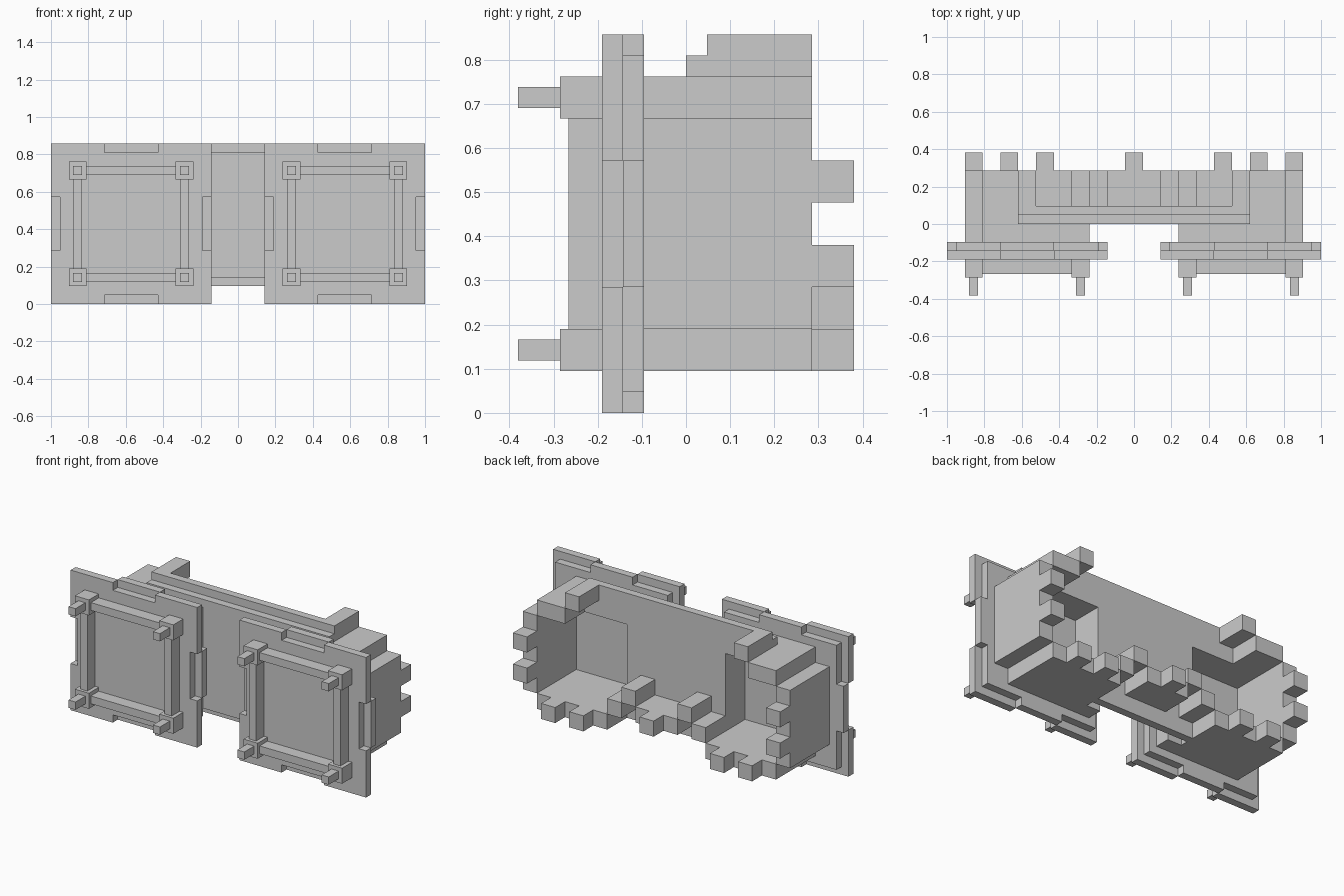
import bpy, bmesh
from mathutils import Vector

if "Cube" in bpy.data.objects:
    bpy.data.objects.remove(bpy.data.objects["Cube"])

U = 1 / 21  # one block of the model's grid


def finish(name, bm):
    bmesh.ops.recalc_face_normals(bm, faces=bm.faces)
    mesh = bpy.data.meshes.new(name)
    bm.to_mesh(mesh)
    bm.free()
    obj = bpy.data.objects.new(name, mesh)
    bpy.context.collection.objects.link(obj)
    return obj


def boxes(name, items, side=1):
    """Boxes given as (x0, x1, y0, y1, z0, z1) in grid units."""
    bm = bmesh.new()
    for x0, x1, y0, y1, z0, z1 in items:
        verts = bmesh.ops.create_cube(bm, size=1)["verts"]
        for v in verts:
            v.co = Vector((((x0 + x1) / 2 + v.co.x * (x1 - x0)) * side,
                           (y0 + y1) / 2 + v.co.y * (y1 - y0),
                           (z0 + z1) / 2 + v.co.z * (z1 - z0))) * U
    return finish(name, bm)


def plate(name, outline, y0, y1, cx=0, cz=0):
    """Extrude an XZ outline from y0 to y1."""
    bm = bmesh.new()
    face = bm.faces.new([bm.verts.new(Vector((cx + x, y0, cz + z)) * U) for x, z in outline])
    ext = bmesh.ops.extrude_face_region(bm, geom=[face])["geom"]
    moved = [g for g in ext if isinstance(g, bmesh.types.BMVert)]
    bmesh.ops.translate(bm, verts=moved, vec=(0, (y1 - y0) * U, 0))
    return finish(name, bm)


def four_sided(edge):
    """Repeat one edge's points around a square."""
    pts = []
    for _ in range(4):
        pts += edge
        edge = [(-z, x) for x, z in edge]
    return pts


notched = four_sided([(-9, -9), (-3, -9), (-3, -8), (3, -8), (3, -9)])
tabbed = four_sided([(-8, -8), (-3, -8), (-3, -9), (3, -9), (3, -8)])

for side, tag in ((-1, "left"), (1, "right")):
    # Front panel in two interlocking layers
    plate(tag + "_panel_front", notched, -4, -3, 12 * side, 9)
    plate(tag + "_panel_back", tabbed, -3, -2, 12 * side, 9)

    # Corner blocks with pegs, joined by bars
    corners, pegs = [], []
    for cx in (6.25, 17.95):
        for cz in (3, 15):
            x = 6 if cx < 12 else 18
            corners.append((x - 1, x + 1, -6, -4, cz - 1, cz + 1))
            pegs.append((x - .5, x + .5, -8, -6, cz - .5, cz + .5))
    boxes(tag + "_corner_blocks", corners, side)
    boxes(tag + "_pegs", pegs, side)
    bars = [(7, 17, -5.6, -4, z - .5, z + .5) for z in (3, 15)]
    bars += [(x - .5, x + .5, -5.6, -4, 4, 14) for x in (6, 18)]
    boxes(tag + "_frame_bars", bars, side)

    # Open-backed housing
    boxes(tag + "_outer_wall", [(17, 19, -2, 6, 4, 14)]
          + [(17, 19, 6, 8, z, z + 2) for z in (6, 10)], side)
    boxes(tag + "_floor", [(7, 17, -2, 6, 2, 4), (5, 7, -2, 0, 2, 4)]
          + [(x, x + 2, 6, 8, 2, 4) for x in (9, 13)], side)
    boxes(tag + "_top", [(13, 17, -2, 6, 14, 16), (5, 13, -2, 0, 14, 16)], side)
    boxes(tag + "_inner_wall", [(5, 7, -2, 0, 4, 14)], side)
    boxes(tag + "_top_arm", [(11, 13, 2, 6, 16, 18)], side)
    boxes(tag + "_floor_steps", [(5, 7, 2, 6, 4, 6), (3, 5, 2, 6, 6, 8)], side)

# Centre plate, stepped at its top and bottom edges
for name, low, high, y in (("centre_plate_front", 3, 17, 0), ("centre_plate_back", 2, 18, 1)):
    plate(name, [(-13, high), (-13, 14), (-7, 14), (-7, low),
                 (7, low), (7, 14), (13, 14), (13, high)], y, y + 1)
boxes("centre_floor", [(-3, 3, 2, 6, 4, 6), (-1, 1, 6, 8, 4, 6)])
